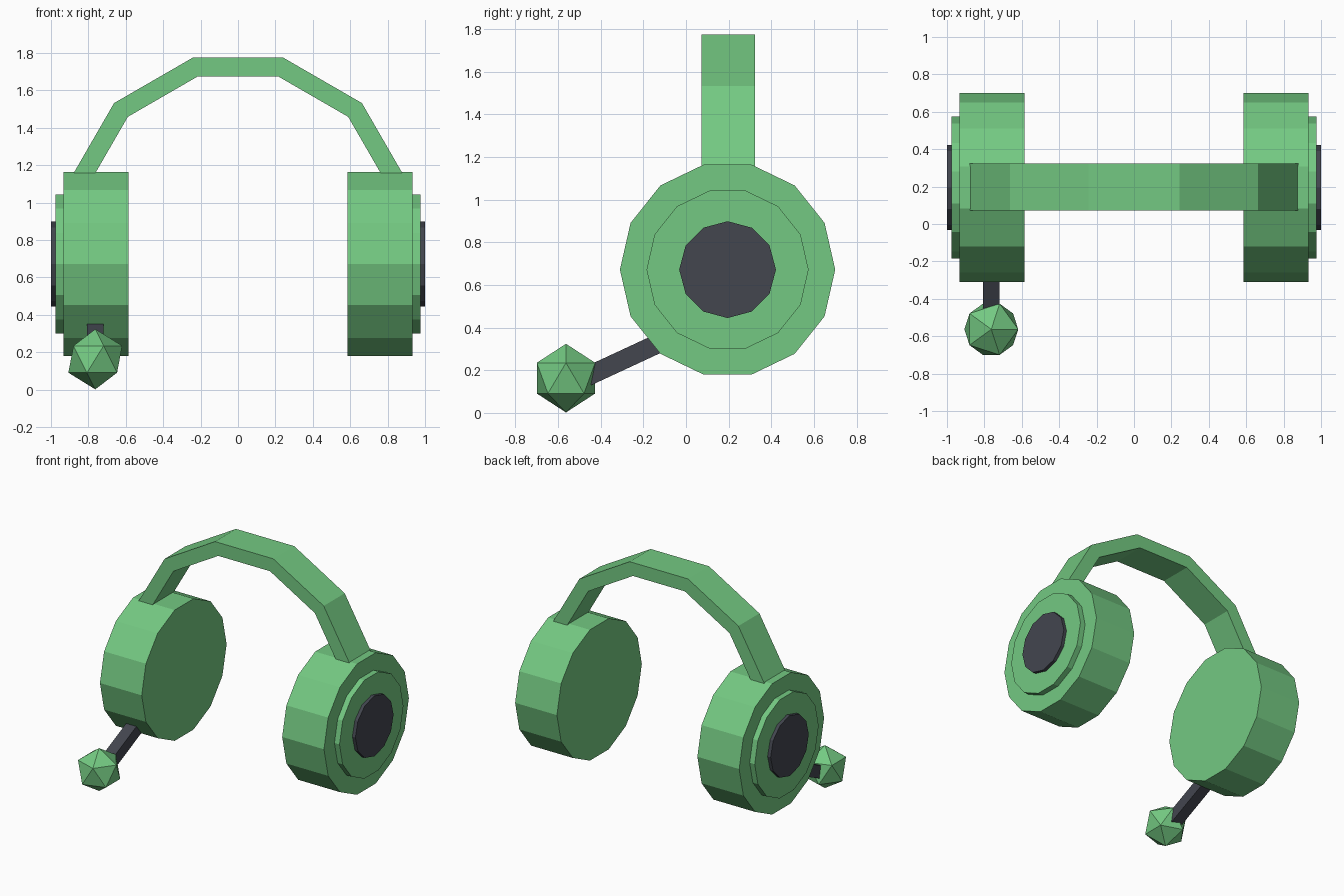
import bpy, bmesh
from math import pi, cos, sin, radians
from mathutils import Matrix, Vector

cube = bpy.data.objects.get("Cube")
if cube:
    bpy.data.objects.remove(cube, do_unlink=True)


def material(name, rgb):
    m = bpy.data.materials.new(name)
    m.use_nodes = True
    m.diffuse_color = (*rgb, 1)
    m.node_tree.nodes["Principled BSDF"].inputs["Base Color"].default_value = (*rgb, 1)
    return m


green = material("soft green", (0.174, 0.584, 0.223))
dark = material("charcoal", (0.056, 0.061, 0.078))


def add_object(name, bm, mat):
    bmesh.ops.recalc_face_normals(bm, faces=bm.faces)
    mesh = bpy.data.meshes.new(name)
    bm.to_mesh(mesh)
    bm.free()
    mesh.materials.append(mat)
    ob = bpy.data.objects.new(name, mesh)
    bpy.context.scene.collection.objects.link(ob)
    return ob


CUP_Y, CUP_Z = 0.195, 0.672


def disc(name, sides, radius, x_in, x_out, side, mat):
    """Faceted disc lying across x, with a corner pointing along y."""
    bm = bmesh.new()
    ring = [bm.verts.new((side * x_in,
                          CUP_Y + radius * cos(2 * pi * i / sides),
                          CUP_Z + radius * sin(2 * pi * i / sides)))
            for i in range(sides)]
    face = bm.faces.new(ring)
    ext = bmesh.ops.extrude_face_region(bm, geom=[face], use_keep_orig=True)
    verts = [v for v in ext["geom"] if isinstance(v, bmesh.types.BMVert)]
    bmesh.ops.translate(bm, verts=verts, vec=(side * (x_out - x_in), 0, 0))
    add_object(name, bm, mat)


# Ear cups with a raised plate and a dark cap on the outside
for label, side in (("left", 1), ("right", -1)):
    disc(label + "_ear_cup", 14, 0.505, 0.585, 0.933, side, green)
    disc(label + "_outer_plate", 14, 0.38, 0.92, 0.975, side, green)
    disc(label + "_cap", 12, 0.227, 0.96, 1.0, side, dark)

# Headband: five straight segments of a twelve-sided ring
bm = bmesh.new()
angles = [radians(a) for a in range(15, 166, 30)]
outline = [(0.937, a) for a in angles] + [(0.833, a) for a in reversed(angles)]
rows = []
for y in (0.073, 0.323):
    rows.append([bm.verts.new((r * cos(a), y, 0.87 + r * sin(a))) for r, a in outline])
n, last = len(outline), len(angles) - 1
for i in range(n):
    j = (i + 1) % n
    bm.faces.new((rows[0][i], rows[0][j], rows[1][j], rows[1][i]))
for row in rows:
    for i in range(last):
        bm.faces.new((row[i], row[i + 1], row[n - 2 - i], row[n - 1 - i]))
add_object("headband", bm, green)

# Microphone boom: square bar from the right cup down to the microphone
start, end = Vector((-0.763, -0.465, 0.17)), Vector((-0.763, -0.03, 0.372))
axis = end - start
bm = bmesh.new()
bmesh.ops.create_cube(bm, size=1)
bmesh.ops.transform(bm, verts=bm.verts, matrix=(
    Matrix.Translation((start + end) / 2)
    @ Vector((0, 0, 1)).rotation_difference(axis).to_matrix().to_4x4()
    @ Matrix.Diagonal((0.086, 0.09, axis.length, 1))))
add_object("microphone_boom", bm, dark)

# Microphone ball
bm = bmesh.new()
bmesh.ops.create_icosphere(bm, subdivisions=1, radius=0.161,
                           matrix=Matrix.Translation((-0.763, -0.563, 0.163)))
add_object("microphone", bm, green)
